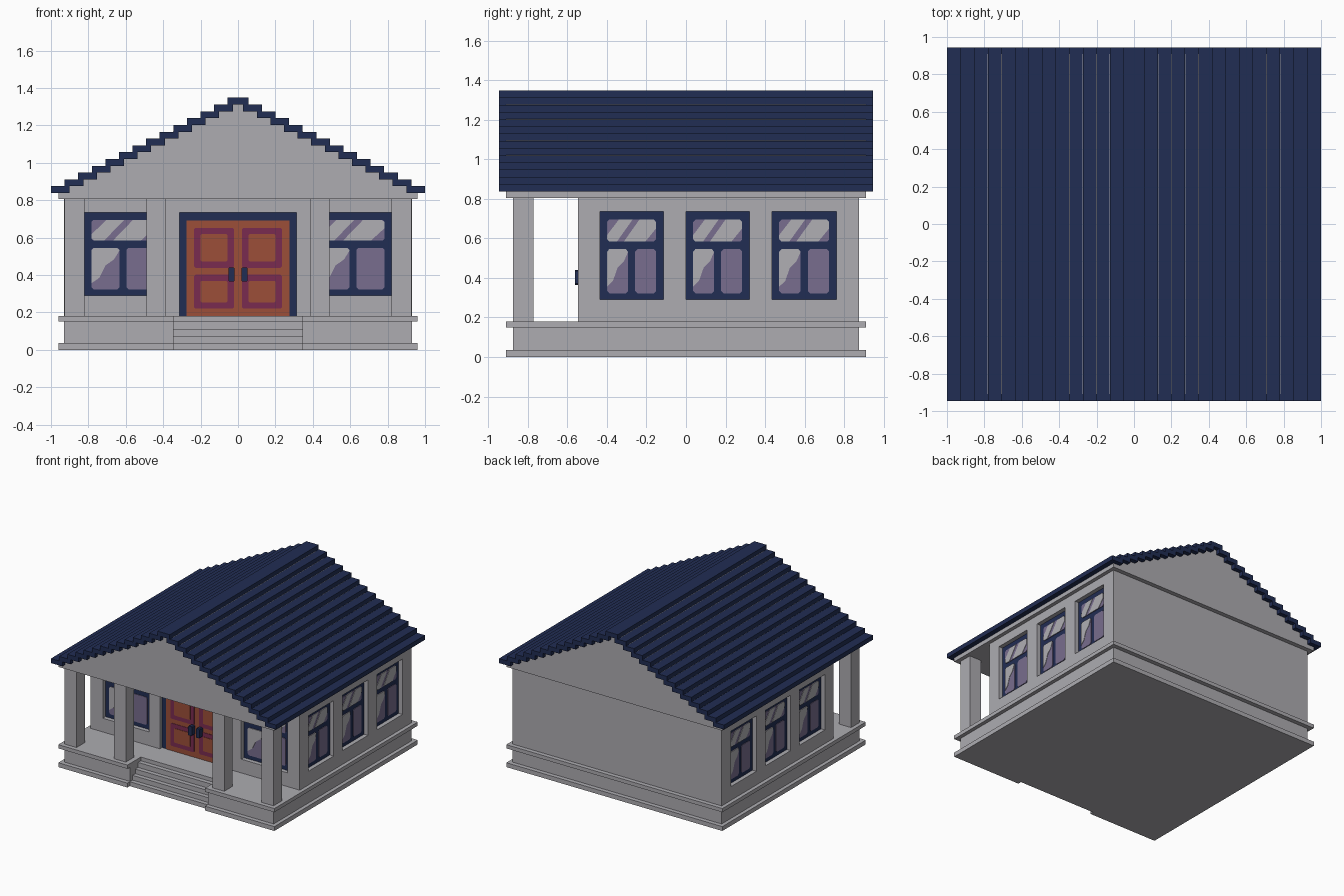
import bpy, bmesh, math
from mathutils import Matrix, Vector

if "Cube" in bpy.data.objects:
    bpy.data.objects.remove(bpy.data.objects["Cube"], do_unlink=True)


def material(name, hex_rgb):
    def linear(c):
        return c / 12.92 if c <= 0.04045 else ((c + 0.055) / 1.055) ** 2.4
    col = [linear(int(hex_rgb[i:i + 2], 16) / 255) for i in (0, 2, 4)] + [1]
    m = bpy.data.materials.new(name)
    m.use_nodes = True
    m.diffuse_color = col
    bsdf = next(n for n in m.node_tree.nodes if n.type == 'BSDF_PRINCIPLED')
    bsdf.inputs["Base Color"].default_value = col
    bsdf.inputs["Roughness"].default_value = 0.9
    return m


STONE = material("pale stone", "ADACB1")
NAVY = material("navy", "212D53")
ORANGE = material("door orange", "9C4F38")
PLUM = material("door plum", "7A2B50")
GLASS = material("mauve glass", "786D8E")
GLINT = material("glass glint", "B0AFB4")


def add_prism(bm, pts, axis, lo, hi, mat=0):
    """Extrude a 2D outline from lo to hi along an axis (x: y,z  y: x,z  z: x,y)."""
    place = {'x': lambda a, b, h: (h, a, b), 'y': lambda a, b, h: (a, h, b),
             'z': lambda a, b, h: (a, b, h)}[axis]
    low = [bm.verts.new(place(a, b, lo)) for a, b in pts]
    high = [bm.verts.new(place(a, b, hi)) for a, b in pts]
    n = len(pts)
    faces = [bm.faces.new(low), bm.faces.new(high)]
    faces += [bm.faces.new((low[i], low[(i + 1) % n], high[(i + 1) % n], high[i])) for i in range(n)]
    for f in faces:
        f.material_index = mat


def finish(name, bm, mats):
    bmesh.ops.recalc_face_normals(bm, faces=bm.faces[:])
    me = bpy.data.meshes.new(name)
    bm.to_mesh(me)
    bm.free()
    for m in mats:
        me.materials.append(m)
    ob = bpy.data.objects.new(name, me)
    bpy.context.scene.collection.objects.link(ob)
    return ob


def prism(name, pts, axis, lo, hi, mat=STONE):
    bm = bmesh.new()
    add_prism(bm, pts, axis, lo, hi)
    return finish(name, bm, [mat])


def rect(a0, a1, b0, b1, cut=0):
    """Rectangle outline, with optional clipped corners."""
    if not cut:
        return [(a0, b0), (a1, b0), (a1, b1), (a0, b1)]
    return [(a0 + cut, b0), (a1 - cut, b0), (a1, b0 + cut), (a1, b1 - cut),
            (a1 - cut, b1), (a0 + cut, b1), (a0, b1 - cut), (a0, b0 + cut)]


# Base: three layers with a notch cut for the stairs
NOTCH, STAIR_BACK = 0.345, -0.74


def base_layer(name, hx, hy, z0, z1):
    prism(name, [(-hx, -hy), (-NOTCH, -hy), (-NOTCH, STAIR_BACK), (NOTCH, STAIR_BACK),
                 (NOTCH, -hy), (hx, -hy), (hx, hy), (-hx, hy)], 'z', z0, z1)


base_layer("base_footing", 0.96, 0.91, 0, 0.035)
base_layer("base_plinth", 0.93, 0.875, 0.035, 0.15)
base_layer("porch_floor", 0.96, 0.91, 0.15, 0.18)

# Stairs: a stepped profile run across the notch
profile = [(STAIR_BACK, 0)]
y, below = -0.88, 0
for top in (0.035, 0.073, 0.11, 0.15):
    profile += [(y, below), (y, top)]
    y, below = y + 0.035, top
profile.append((STAIR_BACK, below))
prism("front_steps", profile, 'x', -NOTCH, NOTCH)

# Walls with recessed openings
WX, WALL_FRONT, WALL_BACK, RECESS = 0.93, -0.545, 0.875, 0.04
WIN_Z = (0.29, 0.735)
SIDE_WINDOWS = [(-0.435, -0.115), (0.0, 0.32), (0.435, 0.76)]
FRONT_WINDOWS = [(-0.82, -0.41), (0.41, 0.82)]
DOOR = (-0.313, 0.313, 0.18, 0.735)

walls = prism("walls", rect(-WX, WX, WALL_FRONT, WALL_BACK), 'z', 0.17, 0.815)
bm = bmesh.new()
for a, b in FRONT_WINDOWS:
    add_prism(bm, rect(a, b, *WIN_Z), 'y', WALL_FRONT - 0.05, WALL_FRONT + RECESS)
add_prism(bm, rect(*DOOR), 'y', WALL_FRONT - 0.05, WALL_FRONT + RECESS)
for a, b in SIDE_WINDOWS:
    for s in (-1, 1):
        lo, hi = sorted((s * (WX - RECESS), s * (WX + 0.05)))
        add_prism(bm, rect(a, b, *WIN_Z), 'x', lo, hi)
cutter = finish("opening_cutter", bm, [STONE])
cutter.hide_render = True
mod = walls.modifiers.new("openings", 'BOOLEAN')
mod.operation, mod.object, mod.solver = 'DIFFERENCE', cutter, 'EXACT'
bpy.context.view_layer.objects.active = walls
bpy.ops.object.modifier_apply(modifier=mod.name)
bpy.data.objects.remove(cutter, do_unlink=True)


# Windows: navy frame, glass panes and slanted glints as thin stacked plates
def window(name, width, origin, angle):
    bm = bmesh.new()
    h, border, bar = width / 2, 0.036, 0.018
    add_prism(bm, rect(-h, h, *WIN_Z), 'y', -0.006, 0.002, 0)
    upper = (-h + border, h - border, 0.583, 0.695)
    left = (-h + border, -bar, 0.322, 0.545)
    right = (bar, h - border, 0.322, 0.545)
    for pane in (upper, left, right):
        add_prism(bm, rect(*pane, cut=0.012), 'y', -0.010, -0.004, 1)

    def glint(pane, shape):
        a0, a1, b0, b1 = pane
        pts = [(a0 + u * (a1 - a0), b0 + v * (b1 - b0)) for u, v in shape]
        add_prism(bm, pts, 'y', -0.013, -0.008, 2)

    glint(upper, [(0.05, 0), (0.2, 0), (0.52, 1), (0.24, 1), (0, 0.3), (0, 0.12)])
    glint(upper, [(0.34, 0), (0.78, 0), (1, 0.6), (1, 0.88), (0.95, 1), (0.66, 1)])
    glint(left, [(0, 0.15), (0.28, 0.28), (0.5, 0.58), (0.8, 0.72), (1, 0.94), (0.9, 1), (0.1, 1), (0, 0.94)])
    ob = finish(name, bm, [NAVY, GLASS, GLINT])
    ob.matrix_world = Matrix.Translation(Vector(origin)) @ Matrix.Rotation(angle, 4, 'Z')


for i, (a, b) in enumerate(FRONT_WINDOWS):
    window(f"front_window_{i + 1}", b - a, ((a + b) / 2, WALL_FRONT + RECESS, 0), 0)
for i, (a, b) in enumerate(SIDE_WINDOWS):
    for side, s in (("left", 1), ("right", -1)):
        window(f"{side}_window_{i + 1}", b - a, (s * (WX - RECESS), (a + b) / 2, 0), s * math.pi / 2)

# Double door: frame, leaves, moulded panels
DY = WALL_FRONT + RECESS
prism("door_frame", rect(*DOOR), 'y', DY - 0.012, DY + 0.002, NAVY)
bm = bmesh.new()
add_prism(bm, rect(-0.275, 0.275, 0.18, 0.692), 'y', DY - 0.016, DY - 0.01, 0)
for x0, x1 in ((-0.235, -0.022), (0.022, 0.235)):
    for z0, z1 in ((0.22, 0.402), (0.438, 0.652)):
        add_prism(bm, rect(x0, x1, z0, z1, 0.008), 'y', DY - 0.019, DY - 0.014, 1)
        add_prism(bm, rect(x0 + 0.034, x1 - 0.034, z0 + 0.034, z1 - 0.034, 0.006),
                  'y', DY - 0.022, DY - 0.017, 0)
finish("double_door", bm, [ORANGE, PLUM])
for side, s in (("right", -1), ("left", 1)):
    x0, x1 = sorted((s * 0.018, s * 0.052))
    prism(f"{side}_door_handle", rect(x0, x1, 0.365, 0.44, 0.006), 'y', DY - 0.055, DY - 0.015, NAVY)

# Porch columns
for i, x in enumerate((-0.875, -0.4375, 0.4375, 0.875)):
    prism(f"porch_column_{i + 1}", rect(x - 0.053, x + 0.053, -0.875, -0.77), 'z', 0.175, 0.81)

# Eaves beam and gable in one solid
prism("gable_and_beam", [(-0.96, 0.805), (0.96, 0.805), (0.96, 0.858), (0.02, 1.33),
                         (-0.02, 1.33), (-0.96, 0.858)], 'y', -0.91, 0.91)

# Roof: overlapping planks climbing to the ridge, mirrored on both slopes
STEPS, RUN, RISE = 13, 0.945 / 13, 0.0364
bm = bmesh.new()
for i in range(STEPS):
    x, z = 1 - i * RUN, 0.838 + i * RISE
    for s in (-1, 1):
        a, b = sorted((s * x, s * (x - 0.1)))
        add_prism(bm, rect(a, b, z, z + RISE), 'y', -0.945, 0.945)
finish("roof_planks", bm, [NAVY])
ridge = 0.838 + STEPS * RISE
prism("roof_ridge", rect(-0.055, 0.055, ridge, ridge + RISE), 'y', -0.945, 0.945, NAVY)
